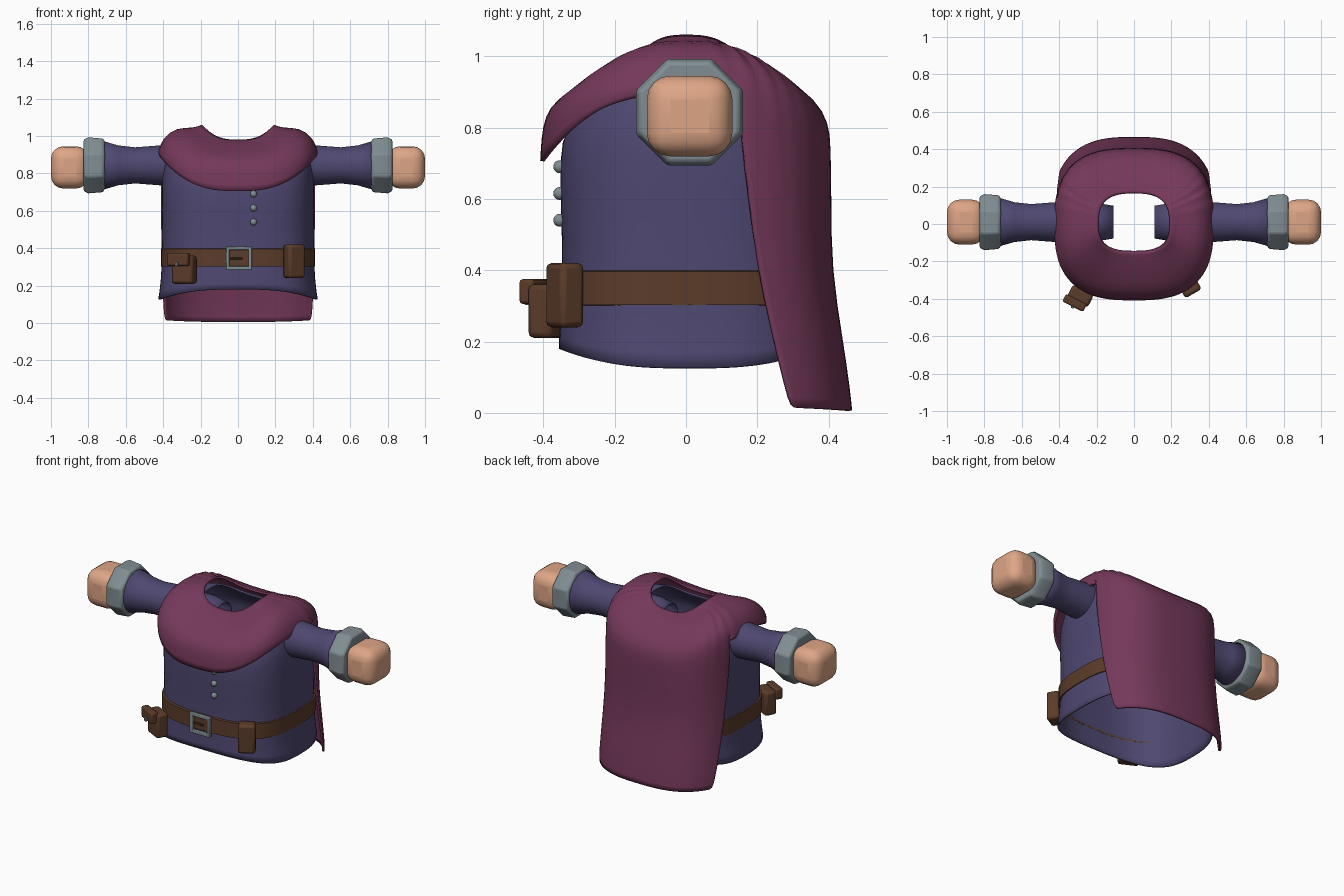
import bpy, bmesh, math
from mathutils import Vector

cube = bpy.data.objects.get("Cube")
if cube:
    bpy.data.objects.remove(cube, do_unlink=True)


def material(name, rgb):
    m = bpy.data.materials.new(name)
    m.use_nodes = True
    m.diffuse_color = (*rgb, 1)
    m.node_tree.nodes["Principled BSDF"].inputs["Base Color"].default_value = (*rgb, 1)
    return m


WINE = material("wine cloth", (.175, .04, .1))
BLUE = material("indigo cloth", (.077, .065, .165))
LEATHER = material("brown leather", (.105, .045, .023))
SKIN = material("skin", (.73, .38, .24))
METAL = material("grey metal", (.22, .27, .29))


def finish(name, bm, mat, angle=40, thick=0, subsurf=0, bevel=0, segments=2):
    """Turn a bmesh into a shaded object with its modifiers."""
    bmesh.ops.recalc_face_normals(bm, faces=bm.faces[:])
    mesh = bpy.data.meshes.new(name)
    bm.to_mesh(mesh)
    bm.free()
    mesh.materials.append(mat)
    ob = bpy.data.objects.new(name, mesh)
    bpy.context.collection.objects.link(ob)
    bpy.ops.object.select_all(action="DESELECT")
    ob.select_set(True)
    bpy.context.view_layer.objects.active = ob
    bpy.ops.object.shade_smooth_by_angle(angle=math.radians(angle))
    if subsurf:
        ob.modifiers.new("Smooth", "SUBSURF").levels = subsurf
        ob.modifiers["Smooth"].render_levels = subsurf
    if thick:
        mod = ob.modifiers.new("Thickness", "SOLIDIFY")
        mod.thickness, mod.offset = thick, 0
    if bevel:
        mod = ob.modifiers.new("Bevel", "BEVEL")
        mod.width, mod.segments = bevel, segments
    return ob


def bridge(bm, a, b, closed=True):
    n = len(a)
    for i in range(n if closed else n - 1):
        j = (i + 1) % n
        bm.faces.new((a[i], a[j], b[j], b[i]))


def loft(name, rings, mat, caps=False, loop=False, **kw):
    bm = bmesh.new()
    rows = [[bm.verts.new(p) for p in ring] for ring in rings]
    for a, b in zip(rows, rows[1:]):
        bridge(bm, a, b)
    if loop:
        bridge(bm, rows[-1], rows[0])
    if caps:
        bm.faces.new(rows[0])
        bm.faces.new(rows[-1])
    return finish(name, bm, mat, **kw)


def box(name, centre, size, mat, turn=0, bevel=.015, segments=2):
    bm = bmesh.new()
    bmesh.ops.create_cube(bm, size=1)
    for v in bm.verts:
        v.co = Vector(a * b for a, b in zip(v.co, size))
    ob = finish(name, bm, mat, bevel=bevel, segments=segments, angle=60)
    ob.location = centre
    ob.rotation_euler.z = math.radians(turn)
    return ob


def oval(a, rx, ry):
    """Point on a rounded, squarish oval."""
    c, s = math.cos(a), math.sin(a)
    return (math.copysign(abs(c) ** .714, c) * rx, math.copysign(abs(s) ** .714, s) * ry)


COUNT = 72
ANGLES = [math.tau * i / COUNT for i in range(COUNT)]


def body_ring(rx, ry, z_mid, z_side):
    ring = []
    for a in ANGLES:
        x, y = oval(a, rx, ry)
        ring.append((x, y + .01, z_mid + (z_side - z_mid) * math.cos(a) ** 2))
    return ring


# Tunic: open at hem and neck
tunic_rows = [(.422, .362, .18, .125), (.408, .36, .24, .21), (.4, .35, .38, .38),
              (.4, .355, .55, .55), (.405, .36, .72, .72), (.395, .345, .8, .86),
              (.35, .26, .87, .95), (.26, .2, .91, .99), (.2, .165, .94, 1)]
loft("tunic", [body_ring(*r) for r in tunic_rows], BLUE, thick=.01, subsurf=1, angle=60)

# Belt wrapped around the waist
belt_rows = [(.4, .35, .3, .3), (.413, .373, .303, .303), (.413, .373, .397, .397), (.4, .35, .4, .4)]
loft("belt", [body_ring(*r) for r in belt_rows], LEATHER, loop=True)


# Cape: mantle over the shoulders, short front drape, long back panel
def fold(a):
    """Pleats bunched where the back panel meets the shoulders."""
    deg = math.degrees(a)
    near = min(abs(deg - 25), abs(deg - 155))
    return max(0, 1 - near / 30) * (-1) ** round(deg / 5) * .009


def mantle_point(a, rx, front, back, z_front, z_side, z_back, pleat=1):
    x, y = oval(a, rx, back if math.sin(a) > 0 else front)
    end = z_back if math.sin(a) > 0 else z_front
    f = fold(a) * pleat
    return (x * (1 + f), y * (1 + f), end + (z_side - end) * math.cos(a) ** 2 + f)


mantle_rows = [(.19, .145, .165, .975, 1.055, .975, 0), (.235, .18, .195, .965, 1.035, .965),
               (.33, .28, .27, .92, 1.04, .94), (.397, .36, .36, .875, .985, .875),
               (.418, .39, .395, .83, .925, .81)]
bm = bmesh.new()
rows = [[bm.verts.new(mantle_point(a, *r)) for a in ANGLES] for r in mantle_rows]
for upper, lower in zip(rows, rows[1:]):
    bridge(bm, upper, lower)

FIRST, LAST = 3, 33
front_ids = [i % COUNT for i in range(LAST, COUNT + FIRST + 1)]
top = [rows[-1][i] for i in front_ids]
for row in ((.422, .4, .397, .77, .91, .9), (.415, .403, .396, .705, .895, .89)):
    drape = [bm.verts.new(mantle_point(ANGLES[i], *row)) for i in front_ids]
    bridge(bm, top, drape, closed=False)
    top = drape

top = rows[-1][FIRST:LAST + 1]
steps = LAST - FIRST
for z, rx, ry, edge in ((.75, .418, .4, .155), (.6, .42, .402, .175), (.4, .425, .402, .2),
                        (.2, .432, .435, .245), (.06, .437, .455, .28), (.006, .435, .46, .295)):
    start = math.asin((edge / ry) ** 1.4)
    panel = []
    for k in range(steps + 1):
        a = start + (math.pi - 2 * start) * k / steps
        x, y = oval(a, rx, ry)
        f = fold(a) * z
        panel.append(bm.verts.new((x * (1 + f), y * (1 + f), z + .012 * math.cos(a) ** 2)))
    bridge(bm, top, panel, closed=False)
    top = panel
finish("cape", bm, WINE, thick=.012, subsurf=1, angle=60)


# Arms: sleeve, octagonal cuff and rounded hand on each side
def arm_ring(x, r, sides):
    turn = math.pi / sides
    return [(x, .01 + r * math.cos(turn + math.tau * i / sides),
             .843 + r * math.sin(turn + math.tau * i / sides)) for i in range(sides)]


for side, label in ((1, "left"), (-1, "right")):
    sleeve = ((.11, .085), (.2, .1), (.42, .104), (.55, .094), (.64, .104), (.73, .13))
    loft(label + "_sleeve", [arm_ring(side * x, r, 32) for x, r in sleeve], BLUE, thick=.006, angle=60)
    cuff = ((.712, .14), (.722, .155), (.8, .162), (.825, .15))
    loft(label + "_cuff", [arm_ring(side * x, r, 8) for x, r in cuff], METAL, caps=True, bevel=.008)
    box(label + "_hand", (side * .9, .01, .832), (.2, .24, .226), SKIN, bevel=.066, segments=4)

# Buttons down the chest
for i in range(3):
    bm = bmesh.new()
    bmesh.ops.create_uvsphere(bm, u_segments=16, v_segments=10, radius=.018)
    finish("button_%d" % (i + 1), bm, METAL).location = (.083, -.354, .69 - .075 * i)

# Buckle: square frame with a leather prong
for s, label in ((-1, "lower"), (1, "upper")):
    box("buckle_%s_bar" % label, (.005, -.38, .347 + s * .053), (.14, .022, .02), METAL, bevel=.004)
    name = "buckle_left_bar" if s > 0 else "buckle_right_bar"
    box(name, (.005 + s * .06, -.38, .347), (.02, .022, .1), METAL, bevel=.004)
box("buckle_prong", (-.012, -.378, .345), (.07, .012, .01), LEATHER, bevel=.002)

# Belt pouches
box("left_pouch", (.3, -.34, .33), (.1, .075, .18), LEATHER, turn=30)
box("right_pouch", (-.287, -.385, .285), (.125, .075, .15), LEATHER, turn=-27)
box("right_pouch_flap", (-.318, -.422, .34), (.125, .045, .07), LEATHER, turn=-27, bevel=.01)
box("right_pouch_clasp", (-.329, -.444, .315), (.016, .014, .025), METAL, turn=-27, bevel=.003)
